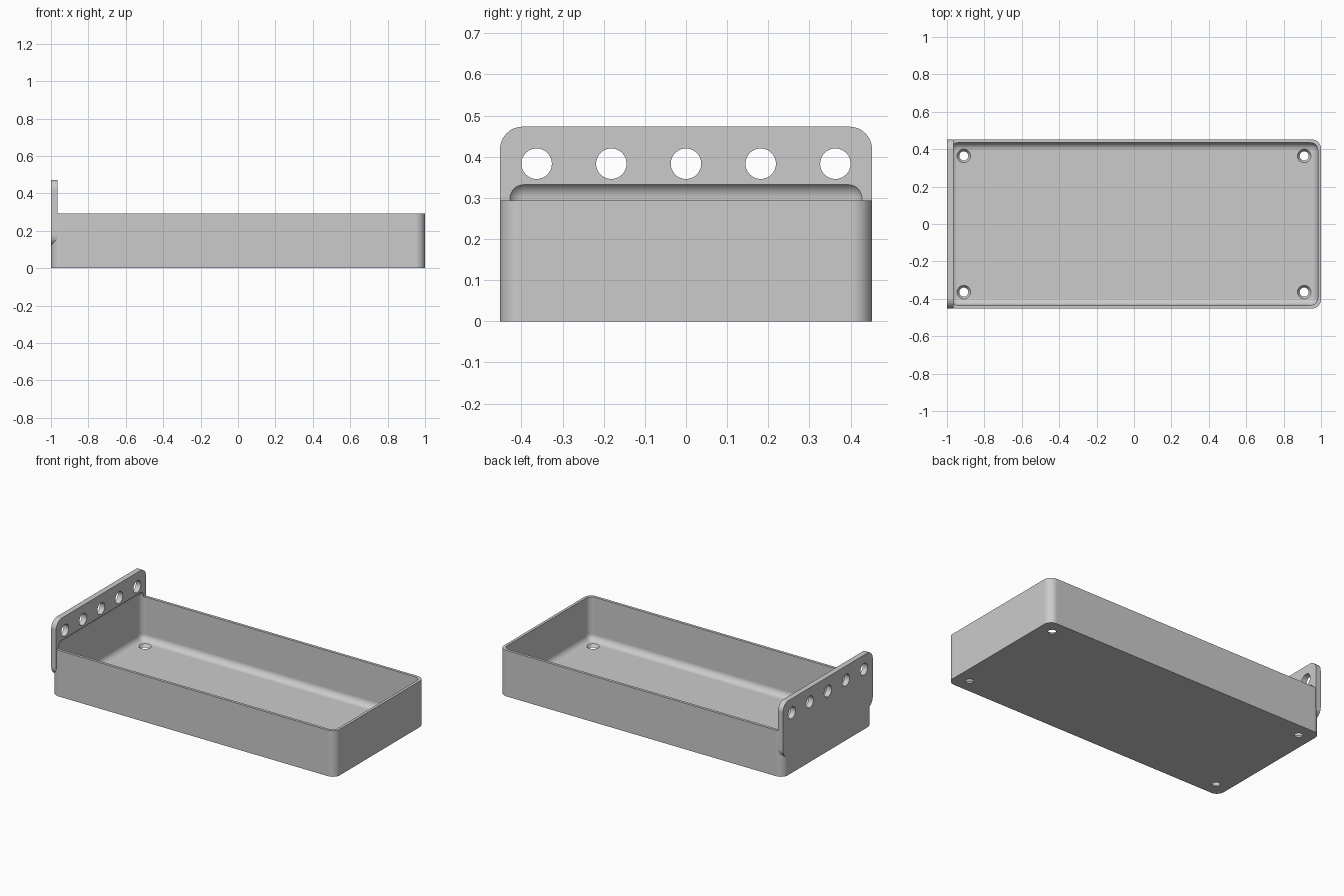
import bpy, bmesh
from math import pi
from mathutils import Matrix

LENGTH, DEPTH, RIM, TOP = 2.0, 0.904, 0.293, 0.473
WALL = 0.0175
PLATE = 2 * WALL          # thickness of the hanging plate

if "Cube" in bpy.data.objects:
    bpy.data.objects.remove(bpy.data.objects["Cube"], do_unlink=True)

grey = bpy.data.materials.new("plain grey")
grey.use_nodes = True
grey.diffuse_color = (0.6, 0.6, 0.6, 1)
grey.node_tree.nodes["Principled BSDF"].inputs["Base Color"].default_value = (0.6, 0.6, 0.6, 1)


def add_object(name, bm):
    bmesh.ops.recalc_face_normals(bm, faces=bm.faces[:])
    mesh = bpy.data.meshes.new(name)
    bm.to_mesh(mesh)
    bm.free()
    mesh.materials.append(grey)
    obj = bpy.data.objects.new(name, mesh)
    bpy.context.collection.objects.link(obj)
    return obj


def rounded_box(name, low, high, radius, axes):
    """Box between two corners, rounding the edges parallel to the given axes."""
    bm = bmesh.new()
    bmesh.ops.create_cube(bm, size=1)
    for v in bm.verts:
        v.co = [high[i] if v.co[i] > 0 else low[i] for i in range(3)]
    edges = []
    for e in bm.edges:
        d = e.verts[0].co - e.verts[1].co
        if any(abs(d[a]) > 0.001 for a in axes):
            edges.append(e)
    bmesh.ops.bevel(bm, geom=edges, offset=radius, segments=12,
                    profile=0.5, affect='EDGES')
    return add_object(name, bm)


def cone_cutters(name, places, r1, r2, depth, turn):
    """One object holding a round cutter at every place."""
    bm = bmesh.new()
    for p in places:
        bmesh.ops.create_cone(bm, cap_ends=True, segments=40, radius1=r1, radius2=r2,
                              depth=depth, matrix=Matrix.Translation(p) @ turn)
    return add_object(name, bm)


# Tray body and hanging plate
x, y = LENGTH / 2, DEPTH / 2
tray = rounded_box("tray", (-x, -y, 0), (x, y, RIM), 0.05, [2])
plate = rounded_box("plate", (-x, -y, 0.12), (-x + PLATE, y, TOP), 0.055, [0])

# Filleted cavity, which also hollows the foot of the plate
cavity = rounded_box("cavity_cutter", (-x + WALL, -y + WALL, WALL),
                     (x - WALL, y - WALL, 0.339), 0.04, [0, 1, 2])

# Hanging holes and countersunk floor holes
hangers = cone_cutters("hanging_hole_cutter",
                       [(-x + PLATE / 2, i * 0.1815, 0.383) for i in range(-2, 3)],
                       0.037, 0.037, 0.2, Matrix.Rotation(pi / 2, 4, 'Y'))
screws = cone_cutters("floor_hole_cutter",
                      [(sx * 0.91, sy * 0.364, WALL / 2) for sx in (-1, 1) for sy in (-1, 1)],
                      0.012, 0.048, 3 * WALL, Matrix.Identity(4))

helpers = [(plate, 'UNION'), (cavity, 'DIFFERENCE'),
           (hangers, 'DIFFERENCE'), (screws, 'DIFFERENCE')]
bpy.ops.object.select_all(action='DESELECT')
tray.select_set(True)
bpy.context.view_layer.objects.active = tray
for helper, operation in helpers:
    helper.hide_render = True
    mod = tray.modifiers.new(helper.name, 'BOOLEAN')
    mod.operation, mod.object, mod.solver = operation, helper, 'EXACT'
    bpy.ops.object.modifier_apply(modifier=mod.name)
for helper, _ in helpers:
    bpy.data.objects.remove(helper, do_unlink=True)

# Smooth fillets with crisp rims
bpy.ops.object.shade_smooth_by_angle(angle=pi / 6)
weighted = tray.modifiers.new("weighted_normals", 'WEIGHTED_NORMAL')
weighted.keep_sharp = True
